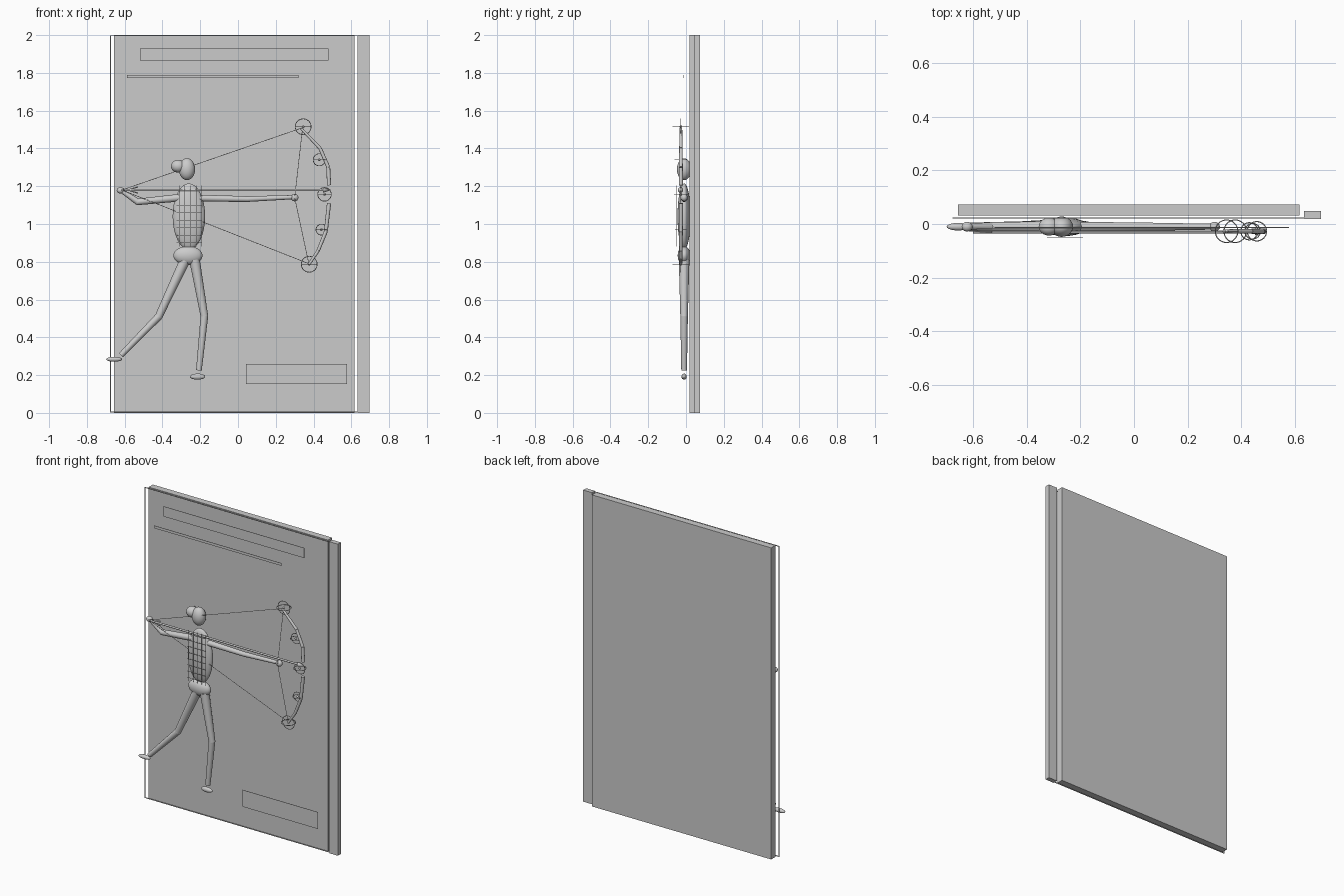
import bpy
from math import pi
from mathutils import Vector

if "Cube" in bpy.data.objects:
    bpy.data.objects.remove(bpy.data.objects["Cube"])


def finish(name, smooth=True):
    ob = bpy.context.object
    ob.name = name
    if smooth:
        bpy.ops.object.shade_smooth_by_angle(angle=pi / 5)
    return ob


def box(name, x0, x1, y0, y1, z0, z1):
    bpy.ops.mesh.primitive_cube_add(size=1, location=((x0 + x1) / 2, (y0 + y1) / 2, (z0 + z1) / 2))
    bpy.context.object.scale = (x1 - x0, y1 - y0, z1 - z0)
    return finish(name, False)


def ball(name, loc, radii):
    bpy.ops.mesh.primitive_uv_sphere_add(segments=24, ring_count=16, radius=1, location=loc)
    bpy.context.object.scale = radii
    return finish(name)


def rod(name, a, b, r0, r1=None, sides=16):
    a, b = Vector(a), Vector(b)
    d = b - a
    bpy.ops.mesh.primitive_cone_add(vertices=sides, radius1=r0, radius2=r0 if r1 is None else r1,
                                    depth=d.length, location=(a + b) / 2,
                                    rotation=d.to_track_quat('Z', 'Y').to_euler())
    return finish(name)


def ring(name, loc, r, rot):
    bpy.ops.mesh.primitive_torus_add(major_radius=r, minor_radius=0.002, major_segments=32,
                                     minor_segments=6, location=loc, rotation=rot)
    return finish(name)


# Backing panel, side strip and thin wire border
box("back_panel", -0.656, 0.617, 0.031, 0.073, 0, 2)
box("side_strip", 0.634, 0.697, 0.018, 0.048, 0, 2)
L, R, B, T, t = -0.677, 0.636, 0.003, 1.998, 0.002
for i, (x0, x1, z0, z1) in enumerate([(L, R, B, B + 2 * t), (L, R, T - 2 * t, T),
                                      (L, L + 2 * t, B, T), (R - 2 * t, R, B, T)]):
    box(f"border_wire_{i}", x0, x1, 0.02, 0.024, z0, z1)

# Blank caption plates
box("title_plate", -0.52, 0.48, -0.014, -0.012, 1.865, 1.93)
box("subtitle_bar", -0.587, 0.32, -0.016, -0.014, 1.773, 1.79)
box("caption_plate", 0.042, 0.577, -0.014, -0.012, 0.152, 0.26)

# Body
Y = -0.01
ball("head", (-0.27, Y, 1.29), (0.043, 0.038, 0.058))
ball("hair_bun", (-0.317, Y, 1.306), (0.038, 0.033, 0.034))
ball("torso", (-0.26, Y, 1.04), (0.086, 0.035, 0.175))
ball("hips", (-0.265, Y, 0.833), (0.077, 0.034, 0.05))

# Grid of thin wires floating over the torso
for i in range(5):
    x = -0.312 + i * 0.03
    box(f"torso_wire_vertical_{i}", x - 0.001, x + 0.001, -0.053, -0.051, 0.88, 1.205)
for i in range(8):
    z = 0.90 + i * 0.04
    box(f"torso_wire_horizontal_{i}", -0.325, -0.19, -0.053, -0.051, z - 0.001, z + 0.001)

# Limbs: name, joints as (x, z), radii at each joint
limbs = [
    ("rear_leg", [(-0.28, 0.81), (-0.42, 0.51), (-0.62, 0.305)], [0.028, 0.02, 0.015]),
    ("front_leg", [(-0.23, 0.81), (-0.178, 0.512), (-0.207, 0.225)], [0.028, 0.02, 0.015]),
    ("bow_arm", [(-0.2, 1.137), (0.05, 1.132), (0.29, 1.142)], [0.018, 0.015, 0.011]),
    ("draw_arm", [(-0.3, 1.14), (-0.53, 1.117), (-0.62, 1.178)], [0.02, 0.017, 0.011]),
]
for name, pts, rad in limbs:
    for i, part in enumerate(("upper", "lower")):
        (x0, z0), (x1, z1) = pts[i], pts[i + 1]
        rod(f"{name}_{part}", (x0, Y, z0), (x1, Y, z1), rad[i], rad[i + 1])
    ball(f"{name}_joint", (pts[1][0], Y, pts[1][1]), (rad[1],) * 3)
ball("rear_foot", (-0.656, Y, 0.284), (0.042, 0.014, 0.013))
ball("front_foot", (-0.214, Y, 0.192), (0.04, 0.014, 0.016))
ball("bow_hand", (0.30, Y, 1.14), (0.02, 0.018, 0.02))
ball("draw_hand", (-0.622, Y, 1.178), (0.02, 0.018, 0.017))

# Bow limbs
BY = -0.027
upper = [(0.335, 1.505), (0.435, 1.40), (0.478, 1.30), (0.482, 1.205)]
lower = [(0.482, 1.11), (0.465, 0.96), (0.425, 0.86), (0.375, 0.785)]
for name, pts, rad in (("bow_upper", upper, [0.007, 0.009, 0.01, 0.011]),
                       ("bow_lower", lower, [0.011, 0.01, 0.009, 0.007])):
    for i in range(3):
        (x0, z0), (x1, z1) = pts[i], pts[i + 1]
        rod(f"{name}_{i}", (x0, BY, z0), (x1, BY, z1), rad[i], rad[i + 1], 12)

# Crossed ring pairs with a small hub along the bow
for i, (x, z, r) in enumerate([(0.345, 1.515, 0.042), (0.43, 1.34, 0.032), (0.458, 1.157, 0.036),
                               (0.442, 0.97, 0.029), (0.377, 0.787, 0.042)]):
    ring(f"bow_ring_upright_{i}", (x, BY, z), r, (pi / 2, 0, 0))
    ring(f"bow_ring_flat_{i}", (x, BY, z), r, (0, 0, 0))
    ball(f"bow_ring_hub_{i}", (x, BY, z), (0.007,) * 3)

# Bowstrings: drawn to the rear hand, and at the bow hand
for i, (x, z) in enumerate([(-0.615, 1.18), (0.30, 1.14)]):
    rod(f"string_top_{i}", (0.342, BY, 1.51), (x, BY, z), 0.0015, sides=6)
    rod(f"string_bottom_{i}", (0.375, BY, 0.79), (x, BY, z), 0.0015, sides=6)

# Arrow with head and fletching
AY, AZ = -0.029, 1.18
rod("arrow_shaft", (-0.6, AY, AZ), (0.47, AY, AZ), 0.006, sides=10)
rod("arrow_head", (0.45, AY, AZ), (0.495, AY, AZ), 0.014, 0, 12)
for s in (-1, 1):
    rod(f"fletching_{s}", (-0.53, AY, AZ + s * 0.016), (-0.585, AY, AZ), 0.003, sides=6)
